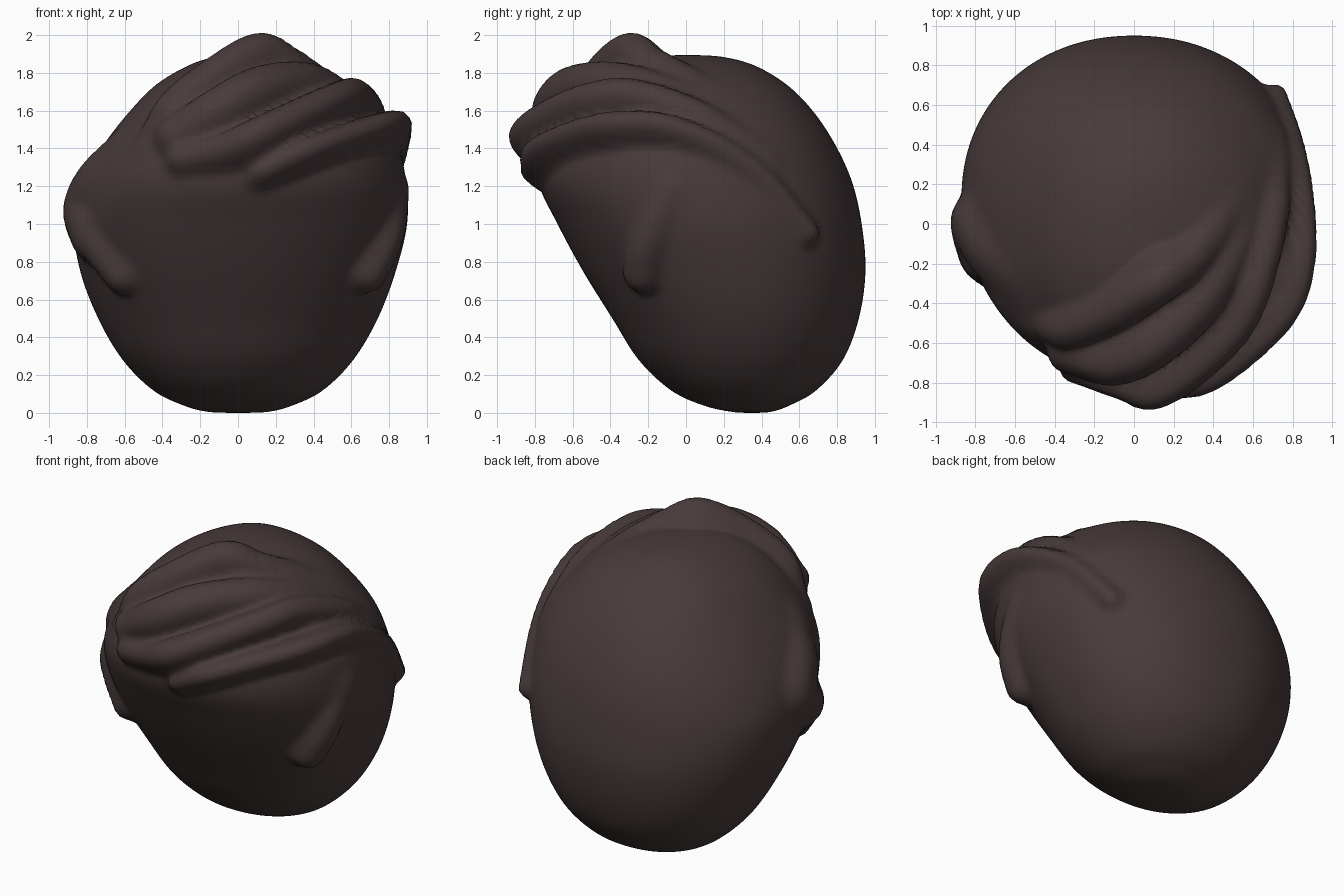
import bpy, bmesh
from math import sin, cos, pi, exp, log
from mathutils import Vector, kdtree

if "Cube" in bpy.data.objects:
    bpy.data.objects.remove(bpy.data.objects["Cube"])

CENTRE = Vector((0, 0.1, 1.0))
SEGMENTS = 160

# Head-shaped shell sections: z, front y, back y, left width, right width
SECTIONS = [
    (0.0, .34, .36, .01, .01), (0.006, .24, .45, .16, .16), (0.04, .09, .55, .29, .29),
    (0.12, -.08, .69, .45, .45), (0.28, -.25, .83, .61, .61), (0.5, -.39, .915, .74, .74),
    (0.75, -.545, .95, .835, .835), (1.0, -.68, .93, .87, .895), (1.22, -.78, .88, .82, .89),
    (1.42, -.76, .79, .71, .84), (1.6, -.67, .67, .57, .70), (1.74, -.53, .53, .43, .54),
    (1.84, -.36, .36, .26, .34), (1.885, -.18, .19, .12, .16), (1.895, 0, .02, .01, .01)]

# Hair locks: (width, crest points on the surface)
LOCKS = [
    # top swept lock
    (.13, [(-.5, -.56, 1.42), (-.38, -.6, 1.66), (-.12, -.5, 1.87), (.13, -.34, 2.0),
           (.32, -.2, 1.92), (.5, .05, 1.77), (.62, .33, 1.5), (.66, .55, 1.2)]),
    # upper fringe
    (.14, [(-.36, -.73, 1.52), (-.12, -.79, 1.67), (.13, -.68, 1.8), (.4, -.42, 1.83),
           (.58, -.1, 1.74), (.66, .2, 1.55)]),
    # middle fringe
    (.11, [(-.32, -.79, 1.38), (-.1, -.87, 1.43), (.08, -.93, 1.5), (.3, -.82, 1.6),
           (.55, -.58, 1.71), (.68, -.3, 1.74), (.77, .1, 1.6), (.75, .45, 1.33)]),
    # lower fringe
    (.09, [(.13, -.87, 1.3), (.35, -.86, 1.4), (.6, -.7, 1.49), (.83, -.45, 1.56),
           (.91, -.15, 1.56), (.9, .15, 1.45), (.85, .42, 1.26), (.76, .68, .95)]),
    # right sideburn
    (.13, [(.89, -.1, 1.2), (.88, -.2, 1.0), (.84, -.25, .85), (.77, -.27, .71)]),
    # left side lock
    (.19, [(-.66, -.3, 1.42), (-.83, -.17, 1.27), (-.92, -.02, 1.1), (-.88, -.17, .95)]),
    (.13, [(-.88, -.1, 1.05), (-.82, -.25, .88), (-.69, -.32, .7)])]


def spline(points, steps):
    """Catmull-Rom resampling of tuples of any length."""
    n, out = len(points), []
    for i in range(n - 1):
        a, b, c, d = (points[min(max(j, 0), n - 1)] for j in (i - 1, i, i + 1, i + 2))
        for s in range(steps):
            t = s / steps
            out.append(tuple(.5 * (2 * q + (r - p) * t + (2 * p - 5 * q + 4 * r - w) * t * t
                                   + (3 * q - p - 3 * r + w) * t ** 3)
                             for p, q, r, w in zip(a, b, c, d)))
    return out + [points[-1]]


def lock_field(width, points):
    """Nearest-crest lookup for one lock."""
    rel = [Vector(p) - CENTRE for p in spline(points, 24)]
    tree = kdtree.KDTree(len(rel))
    for i, p in enumerate(rel):
        tree.insert(p.normalized(), i)
    tree.balance()
    return width, [p.length for p in rel], tree


def smooth_max(a, b, k=.018):
    m = max(a, b)
    return m if abs(a - b) > k * 8 else m + k * log(1 + exp(-abs(a - b) / k))


fields = [lock_field(*lock) for lock in LOCKS]


def swell(co):
    """Push a shell point outward onto the locks."""
    rel = co - CENTRE
    u, r = rel.normalized(), rel.length
    for width, radii, tree in fields:
        _, i, d = tree.find(u)
        crest = radii[i] - .1 * (d * radii[i] / width) ** 2.5
        r = smooth_max(r, crest)
    return CENTRE + u * r


def power(v, e):
    return abs(v) ** e * (1 if v >= 0 else -1)


# Loft the shell and raise the locks
bm = bmesh.new()
rings = []
for z, front, back, left, right in spline(SECTIONS, 8):
    ring = []
    for s in range(SEGMENTS):
        a = 2 * pi * s / SEGMENTS
        x = power(cos(a), .95) * (right if cos(a) > 0 else left)
        y = (front + back) / 2 + power(sin(a), .95) * (back - front) / 2
        ring.append(bm.verts.new(swell(Vector((x, y, z)))))
    rings.append(ring)
for lo, hi in zip(rings, rings[1:]):
    for s in range(SEGMENTS):
        t = (s + 1) % SEGMENTS
        bm.faces.new((lo[s], lo[t], hi[t], hi[s]))
bm.faces.new(rings[0][::-1])
bm.faces.new(rings[-1])
for f in bm.faces:
    f.smooth = True
mesh = bpy.data.meshes.new("swept_hair")
bm.to_mesh(mesh)
bm.free()
hair = bpy.data.objects.new("swept_hair", mesh)
bpy.context.collection.objects.link(hair)

mat = bpy.data.materials.new("dark_brown")
mat.diffuse_color = (.065, .043, .043, 1)
mat.use_nodes = True
mat.node_tree.nodes["Principled BSDF"].inputs["Base Color"].default_value = mat.diffuse_color
mesh.materials.append(mat)
